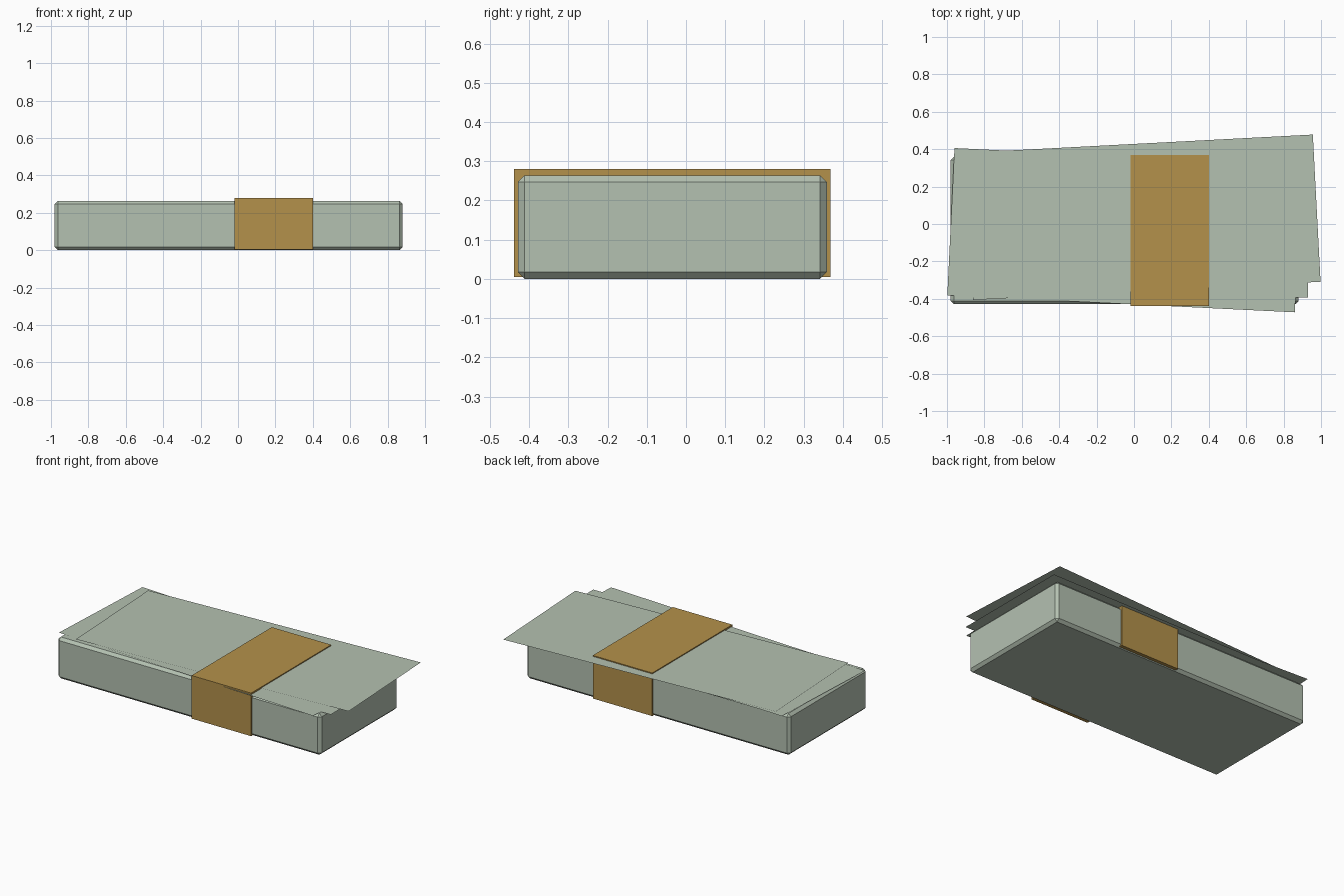
import bpy, bmesh, math
from mathutils import Matrix

cube = bpy.data.objects.get("Cube")
if cube:
    bpy.data.objects.remove(cube, do_unlink=True)


def make_material(name, rgb):
    mat = bpy.data.materials.new(name)
    mat.use_nodes = True
    mat.diffuse_color = (*rgb, 1)
    mat.node_tree.nodes["Principled BSDF"].inputs["Base Color"].default_value = (*rgb, 1)
    return mat


def add_object(name, bm, mat, location, turn=0):
    mesh = bpy.data.meshes.new(name)
    bm.to_mesh(mesh)
    bm.free()
    mesh.materials.append(mat)
    obj = bpy.data.objects.new(name, mesh)
    obj.location = location
    obj.rotation_euler.z = math.radians(turn)
    bpy.context.collection.objects.link(obj)
    return obj


def box(name, size, location, mat, chamfer=0):
    bm = bmesh.new()
    bmesh.ops.create_cube(bm, size=1, matrix=Matrix.Diagonal((*size, 1)))
    if chamfer:
        bmesh.ops.bevel(bm, geom=bm.edges[:], offset=chamfer, segments=1, affect='EDGES')
    return add_object(name, bm, mat, location)


def sheet(name, location, turn, mat):
    bm = bmesh.new()
    bmesh.ops.create_grid(bm, x_segments=1, y_segments=1, size=0.5,
                          matrix=Matrix.Diagonal((LENGTH, WIDTH, 1, 1)))
    return add_object(name, bm, mat, location, turn)


LENGTH, WIDTH, HEIGHT = 1.86, 0.788, 0.264
paper = make_material("pale green paper", (0.456, 0.533, 0.440))
gold = make_material("ochre band paper", (0.456, 0.283, 0.070))

# Chamfered paper stack
box("paper_stack", (LENGTH, WIDTH, HEIGHT), (-0.05, -0.035, HEIGHT / 2), paper, 0.017)

# Loose sheets lying askew on top
sheet("loose_sheet_lower", (0, 0, 0.267), 0, paper)
sheet("loose_sheet_middle", (-0.05, -0.033, 0.270), -2.8, paper)
sheet("loose_sheet_upper", (0.048, 0.036, 0.274), 3, paper)

# Band wrapped around the stack
box("paper_band", (0.42, 0.808, 0.275), (0.19, -0.035, 0.1425), gold)
